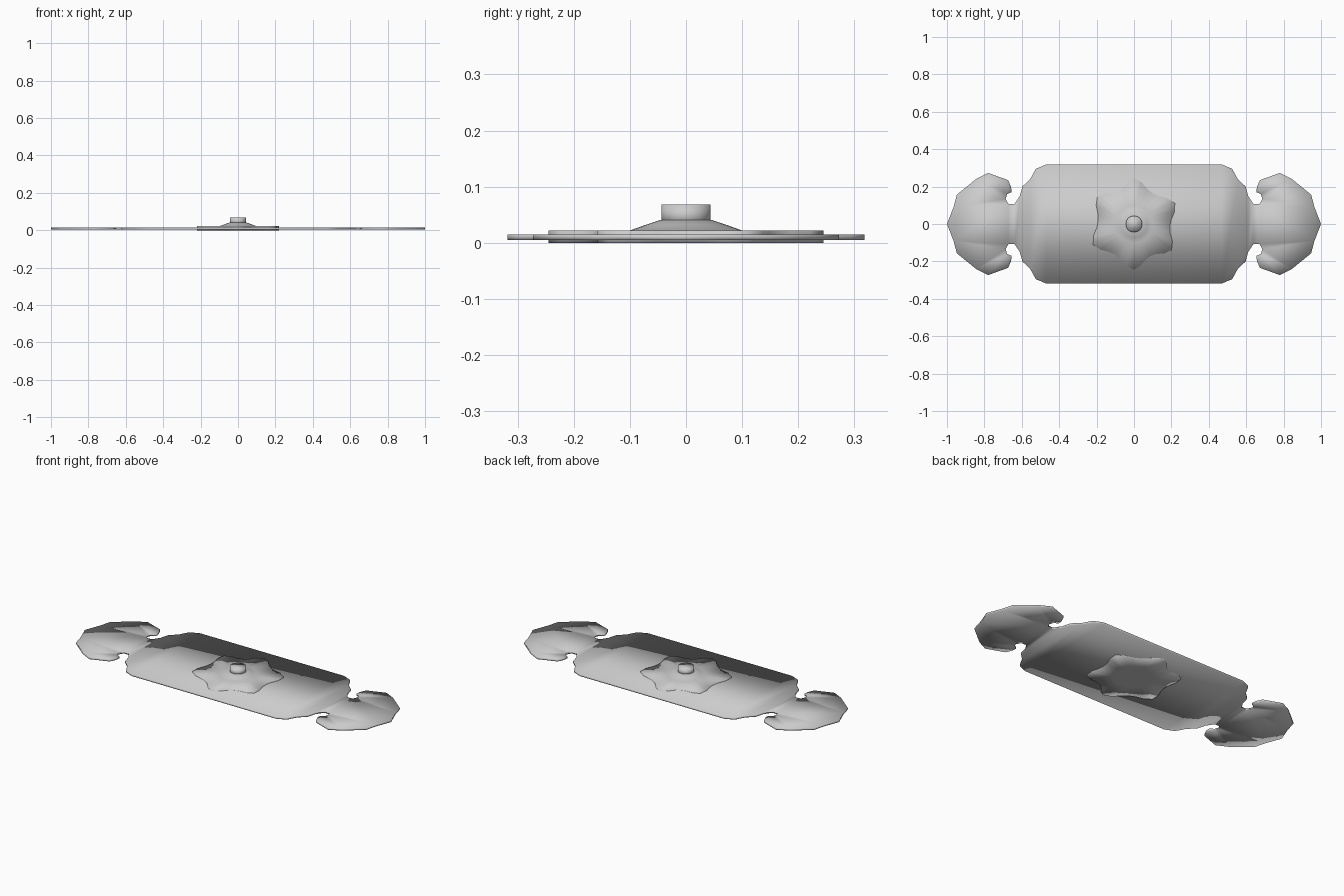
import bpy
import bmesh
from math import cos, sin, radians, pi

cube = bpy.data.objects.get("Cube")
if cube:
    bpy.data.objects.remove(cube, do_unlink=True)

grey = bpy.data.materials.new("plain_grey")
grey.use_nodes = True
colour = (0.6, 0.6, 0.6, 1)
grey.diffuse_color = colour
grey.node_tree.nodes["Principled BSDF"].inputs["Base Color"].default_value = colour


def finish(name, bm):
    bmesh.ops.recalc_face_normals(bm, faces=bm.faces)
    for f in bm.faces:
        f.smooth = True
    mesh = bpy.data.meshes.new(name)
    bm.to_mesh(mesh)
    bm.free()
    mesh.materials.append(grey)
    obj = bpy.data.objects.new(name, mesh)
    bpy.context.collection.objects.link(obj)
    return obj


def loft(name, rings):
    """Skin a stack of equally long point rings and cap both ends."""
    bm = bmesh.new()
    loops = [[bm.verts.new(p) for p in ring] for ring in rings]
    n = len(loops[0])
    for a, b in zip(loops, loops[1:]):
        for i in range(n):
            j = (i + 1) % n
            bm.faces.new((a[i], a[j], b[j], b[i]))
    caps = [bm.faces.new(loops[0]), bm.faces.new(loops[-1])]
    bmesh.ops.triangulate(bm, faces=caps)
    return finish(name, bm)


def circle(r, z, angles):
    return [(r * cos(a), r * sin(a), z) for a in angles]


# Backplate: one quarter of the outline, mirrored over both axes
quarter = [(0.47, 0.318), (0.525, 0.295), (0.555, 0.24), (0.597, 0.2),
           (0.61, 0.15), (0.638, 0.108), (0.672, 0.108), (0.686, 0.135),
           (0.678, 0.16), (0.655, 0.17), (0.657, 0.2), (0.674, 0.235),
           (0.78, 0.273), (0.845, 0.24), (0.947, 0.157), (0.965, 0.09)]
half = quarter + [(1.0, 0)] + [(x, -y) for x, y in reversed(quarter)]
outline = half + [(-x, -y) for x, y in half]
loft("backplate", [[(x, y, z) for x, y in outline] for z in (0.005, 0.015)])

# Rosette: six pointed petals rising into a flared collar
tips = [27, 90, 143, 207, 270, 325, 387]
petal = [0.245, 0.226, 0.2, 0.192, 0.2, 0.226]
angles, radii = [], []
for start, end in zip(tips, tips[1:]):
    for k, r in enumerate(petal):
        angles.append(radians(start + (end - start) * k / len(petal)))
        radii.append(r)


def petal_ring(z):
    return [(r * cos(a), r * sin(a), z) for r, a in zip(radii, angles)]


loft("rosette", [circle(0.1, 0, angles), petal_ring(0), petal_ring(0.022),
                 circle(0.1, 0.022, angles), circle(0.072, 0.032, angles),
                 circle(0.045, 0.041, angles)])

# Central knob
turn = [2 * pi * i / 32 for i in range(32)]
loft("knob", [circle(0.044, z, turn) for z in (0.03, 0.068)])
